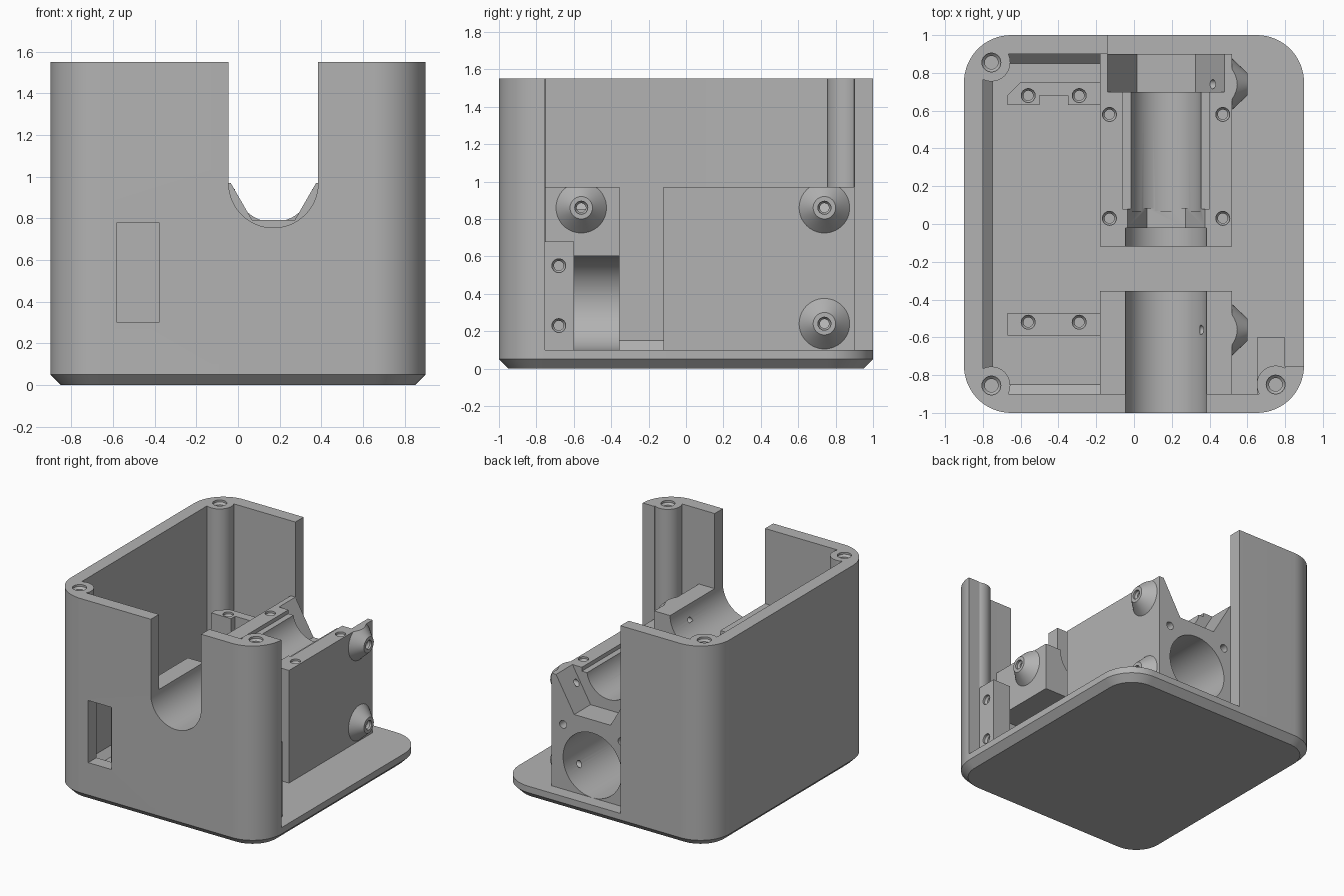
import bpy, bmesh
from math import cos, sin, pi, radians
from mathutils import Vector

cube = bpy.data.objects.get("Cube")
if cube:
    bpy.data.objects.remove(cube)

grey = bpy.data.materials.new("plain grey")
grey.use_nodes = True
GREY = (0.45, 0.45, 0.45, 1)
grey.diffuse_color = GREY
grey.node_tree.nodes["Principled BSDF"].inputs["Base Color"].default_value = GREY

AXIS = {"x": lambda a, b, t: (t, a, b),
        "y": lambda a, b, t: (a, t, b),
        "z": lambda a, b, t: (a, b, t)}


def loft(name, rings):
    """Closed solid through matching rings of points."""
    bm = bmesh.new()
    rows = [[bm.verts.new(p) for p in ring] for ring in rings]
    n = len(rows[0])
    for low, high in zip(rows, rows[1:]):
        for i in range(n):
            j = (i + 1) % n
            bm.faces.new((low[i], low[j], high[j], high[i]))
    bm.faces.new(rows[0])
    bm.faces.new(rows[-1])
    bmesh.ops.recalc_face_normals(bm, faces=bm.faces)
    mesh = bpy.data.meshes.new(name)
    bm.to_mesh(mesh)
    bm.free()
    mesh.materials.append(grey)
    obj = bpy.data.objects.new(name, mesh)
    bpy.context.collection.objects.link(obj)
    return obj


def prism(name, outline, axis, start, end):
    return loft(name, [[AXIS[axis](a, b, t) for a, b in outline] for t in (start, end)])


def box(name, x0, x1, y0, y1, z0, z1):
    return prism(name, [(x0, y0), (x1, y0), (x1, y1), (x0, y1)], "z", z0, z1)


def lathe(name, center, axis, profile, sides=64):
    """Solid of revolution from (radius, offset along axis) pairs."""
    c = Vector(center)
    turn = [2 * pi * i / sides for i in range(sides)]
    return loft(name, [[c + Vector(AXIS[axis](r * cos(t), r * sin(t), h)) for t in turn]
                       for r, h in profile])


def rounded(hx, hy, r, steps=16):
    pts = []
    for k, (sx, sy) in enumerate([(1, 1), (-1, 1), (-1, -1), (1, -1)]):
        for i in range(steps + 1):
            t = (k + i / steps) * pi / 2
            pts.append((sx * (hx - r) + r * cos(t), sy * (hy - r) + r * sin(t)))
    return pts


def combine(obj, tools, mode="DIFFERENCE"):
    for tool in tools:
        mod = obj.modifiers.new("cut", "BOOLEAN")
        mod.operation, mod.solver, mod.object = mode, "EXACT", tool
        bpy.context.view_layer.objects.active = obj
        bpy.ops.object.modifier_apply(modifier=mod.name)
        bpy.data.objects.remove(tool)


def screw(center, axis="z", r=0.037, depth=0.25):
    """Countersunk screw hole, entering against the axis."""
    return lathe("cutter", center, axis,
                 [(r, 0.02), (r, -0.015), (r * 0.7, -0.03), (r * 0.7, -depth)], 24)


def cylinder(center, axis, r, start, end):
    return lathe("cutter", center, axis, [(r, start), (r, end)])


FLOOR, TOP, DECK, CX = 0.1, 1.55, 0.97, 0.17
SUNK = FLOOR - 0.02
parts = []

# Base plate with chamfered underside
edge = rounded(0.9, 1, 0.25)
foot = rounded(0.85, 0.95, 0.2)
base = loft("base_plate", [[(x, y, z) for x, y in o]
                           for o, z in ((foot, 0), (edge, 0.05), (edge, FLOOR))])
parts.append(base)

# Outer wall, open at the right and at most of the back
wall = prism("outer_wall", edge, "z", SUNK, TOP)
combine(wall, [prism("cutter", rounded(0.8, 0.9, 0.15), "z", 0, 2),
               box("cutter", -0.14, 2, 0, 2, 0, 2),
               box("cutter", 0.5, 2, -0.755, 0.5, 0, 2)])
posts = [(-0.755, -0.855), (-0.755, 0.855), (0.75, -0.85)]
combine(wall, [cylinder((x, y, 0), "z", 0.1, SUNK, TOP) for x, y in posts], "UNION")
combine(wall, [screw((x, y, TOP), r=0.05, depth=0.4) for x, y in posts])

# Round-bottomed notch and connector slot in the front wall
notch = [(CX + 0.215 * cos(pi + pi * i / 32), DECK + 0.215 * sin(pi + pi * i / 32))
         for i in range(33)] + [(CX + 0.215, 2), (CX - 0.215, 2)]
combine(wall, [prism("cutter", notch, "y", -1.2, -0.8),
               box("cutter", -0.58, -0.38, -1.2, -0.8, 0.3, 0.78)])
parts.append(wall)

# Chamfer strips where the walls meet the floor
side = [(-0.81, SUNK), (-0.73, SUNK), (-0.81, 0.16)]
parts.append(prism("left_wall_strip", side, "y", -0.8, 0.8))
for name, s in (("front_wall_strip", -1), ("back_wall_strip", 1)):
    tri = [(s * 0.91, SUNK), (s * 0.83, SUNK), (s * 0.91, 0.16)]
    parts.append(prism(name, tri, "x", -0.7, -0.15))


# Rear block: lower bore, upper trough and two hexagonal nut seats
def hexagon(side):
    return [(CX + side * cos(i * pi / 3), DECK + side * sin(i * pi / 3)) for i in range(6)]


rear = box("rear_block", -0.18, 0.52, -0.12, 0.9, SUNK, DECK)
combine(rear, [cylinder((CX, 0, 0.35), "y", 0.25, -0.5, 1.2),
               cylinder((CX, 0, DECK), "y", 0.215, -0.3, -0.02),
               prism("cutter", hexagon(0.205), "y", -0.03, 0.081),
               cylinder((CX, 0, DECK), "y", 0.188, 0.07, 0.71),
               box("cutter", CX - 0.23, CX + 0.23, 0.08, 0.705, 0.94, 1.2),
               prism("cutter", hexagon(0.31), "y", 0.7, 1.2)])
combine(rear, [screw((x, y, DECK)) for x in (-0.13, 0.47) for y in (0.03, 0.58)])
combine(rear, [cylinder((CX + s * 0.25, 0.9, 0.6), "y", 0.03, -0.15, 0.1) for s in (-1, 1)])

# Front block: trough on top, bore below that opens to the right
front = box("front_block", -0.18, 0.52, -0.92, -0.355, SUNK, DECK)
bay = [(CX + 0.252 * cos(pi / 2 + pi * i / 32), 0.35 + 0.252 * sin(pi / 2 + pi * i / 32))
       for i in range(33)] + [(0.8, 0.098), (0.8, 0.602)]
combine(front, [cylinder((CX, 0, DECK), "y", 0.215, -1.2, -0.2),
                prism("cutter", bay, "y", -0.9, -0.2)])

# Conical screw bosses on the right faces of the blocks
for name, block, y, z in (("front_boss", front, -0.56, 0.86),
                          ("rear_upper_boss", rear, 0.74, 0.86),
                          ("rear_lower_boss", rear, 0.74, 0.24)):
    boss = lathe(name, (0.52, y, z), "x", [(0.137, -0.01), (0.135, 0), (0.06, 0.08)])
    combine(boss, [box("cutter", 0, 1, -1, 1, DECK, 1.5),
                   screw((0.6, y, z), "x", 0.035)])
    combine(block, [screw((0.6, y, z), "x", 0.035)])
    parts.append(boss)
parts += [rear, front]

# Board mounts on the left
outline = [(-0.67, 0.63), (-0.5, 0.63), (-0.5, 0.68), (-0.35, 0.68), (-0.35, 0.63),
           (-0.17, 0.63), (-0.17, 0.75), (-0.6, 0.75), (-0.67, 0.68)]
mounts = ((prism("rear_board_mount", outline, "z", SUNK, 0.81), 0.68),
          (box("front_board_mount", -0.67, -0.17, -0.59, -0.47, SUNK, 0.81), -0.52))
for mount, y in mounts:
    combine(mount, [screw((x, y, 0.81)) for x in (-0.56, -0.29)])
    parts.append(mount)

# Screw flange beside the front right post
flange = box("screw_flange", 0.65, 0.8, -0.92, -0.6, SUNK, 0.68)
combine(flange, [screw((0.8, -0.68, z), "x", depth=0.1) for z in (0.23, 0.55)])
parts.append(flange)

# Smooth round surfaces, sharp edges elsewhere
bpy.ops.object.select_all(action="DESELECT")
for part in parts:
    part.select_set(True)
bpy.context.view_layer.objects.active = base
bpy.ops.object.shade_smooth_by_angle(angle=radians(25))
